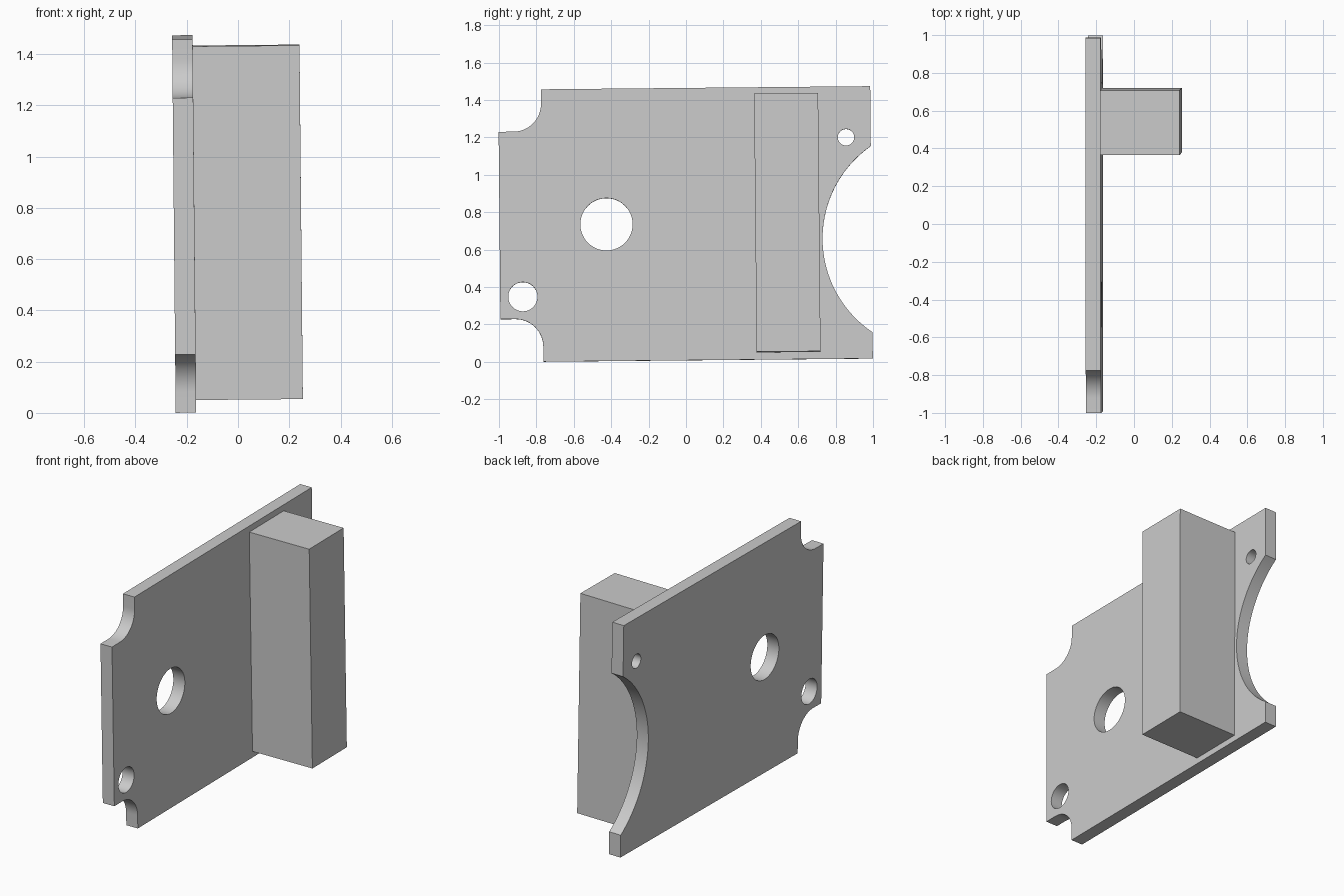
import bpy, bmesh, math
from mathutils import Matrix

if "Cube" in bpy.data.objects:
    bpy.data.objects.remove(bpy.data.objects["Cube"])

grey = bpy.data.materials.new("light_grey")
grey.diffuse_color = (0.6, 0.6, 0.6, 1)
grey.use_nodes = True
grey.node_tree.nodes["Principled BSDF"].inputs["Base Color"].default_value = grey.diffuse_color

# The whole part leans by about half a degree in two directions
TILT = Matrix.Rotation(0.0096, 4, 'X') @ Matrix.Rotation(-0.0095, 4, 'Y')
X0, X1 = -0.243, -0.163          # plate back and front faces


def arc(cy, cz, r, a0, a1, n):
    return [(cy + r * math.cos(math.radians(a0 + (a1 - a0) * i / n)),
             cz + r * math.sin(math.radians(a0 + (a1 - a0) * i / n)))
            for i in range(n + 1)]


def finish(bm, name):
    bmesh.ops.recalc_face_normals(bm, faces=bm.faces[:])
    bm.transform(TILT)
    mesh = bpy.data.meshes.new(name)
    bm.to_mesh(mesh)
    bm.free()
    mesh.materials.append(grey)
    ob = bpy.data.objects.new(name, mesh)
    bpy.context.collection.objects.link(ob)
    bpy.ops.object.select_all(action='DESELECT')
    ob.select_set(True)
    bpy.context.view_layer.objects.active = ob
    bpy.ops.object.shade_smooth_by_angle(angle=math.radians(30))
    return ob


# Plate outline: two filleted corner notches and one large curved cut-out
ZB, ZT, YL, YN, YR, R = 0.010, 1.466, -0.990, -0.762, 0.999, 0.148
outline = [(YN, ZB), (YR, ZB)]
half = math.degrees(math.asin(0.4977 / 0.603))
outline += arc(1.3394, 0.648, 0.603, 180 + half, 180 - half, 48)
outline += [(YR, ZT), (YN, ZT)]
outline += arc(YN - R, 1.241 + R, R, 0, -90, 16)
outline += [(YL, 1.241), (YL, 0.239)]
outline += arc(YN - R, 0.239 - R, R, 90, 0, 16)

# Round holes through the plate: y, z, radius
holes = [(-0.418, 0.741, 0.140), (-0.869, 0.358, 0.078), (0.867, 1.194, 0.044)]
loops = [outline] + [arc(y, z, r, 0, 360, 48)[:-1] for y, z, r in holes]

bm = bmesh.new()
edges = []
for loop in loops:
    vs = [bm.verts.new((X0, y, z)) for y, z in loop]
    edges += [bm.edges.new((vs[i - 1], vs[i])) for i in range(len(vs))]
bmesh.ops.triangle_fill(bm, edges=edges, use_beauty=True, normal=(1, 0, 0))
ext = bmesh.ops.extrude_face_region(bm, geom=bm.faces[:], use_keep_orig=True)
bmesh.ops.translate(bm, vec=(X1 - X0, 0, 0),
                    verts=[g for g in ext['geom'] if isinstance(g, bmesh.types.BMVert)])
finish(bm, "plate")

# Upright block on the face of the plate
lo, hi = (X1, 0.378, 0.048), (0.2535, 0.720, 1.428)
bm = bmesh.new()
bmesh.ops.create_cube(bm, size=1)
for v in bm.verts:
    v.co = [h if c > 0 else l for c, l, h in zip(v.co, lo, hi)]
finish(bm, "upright_block")
